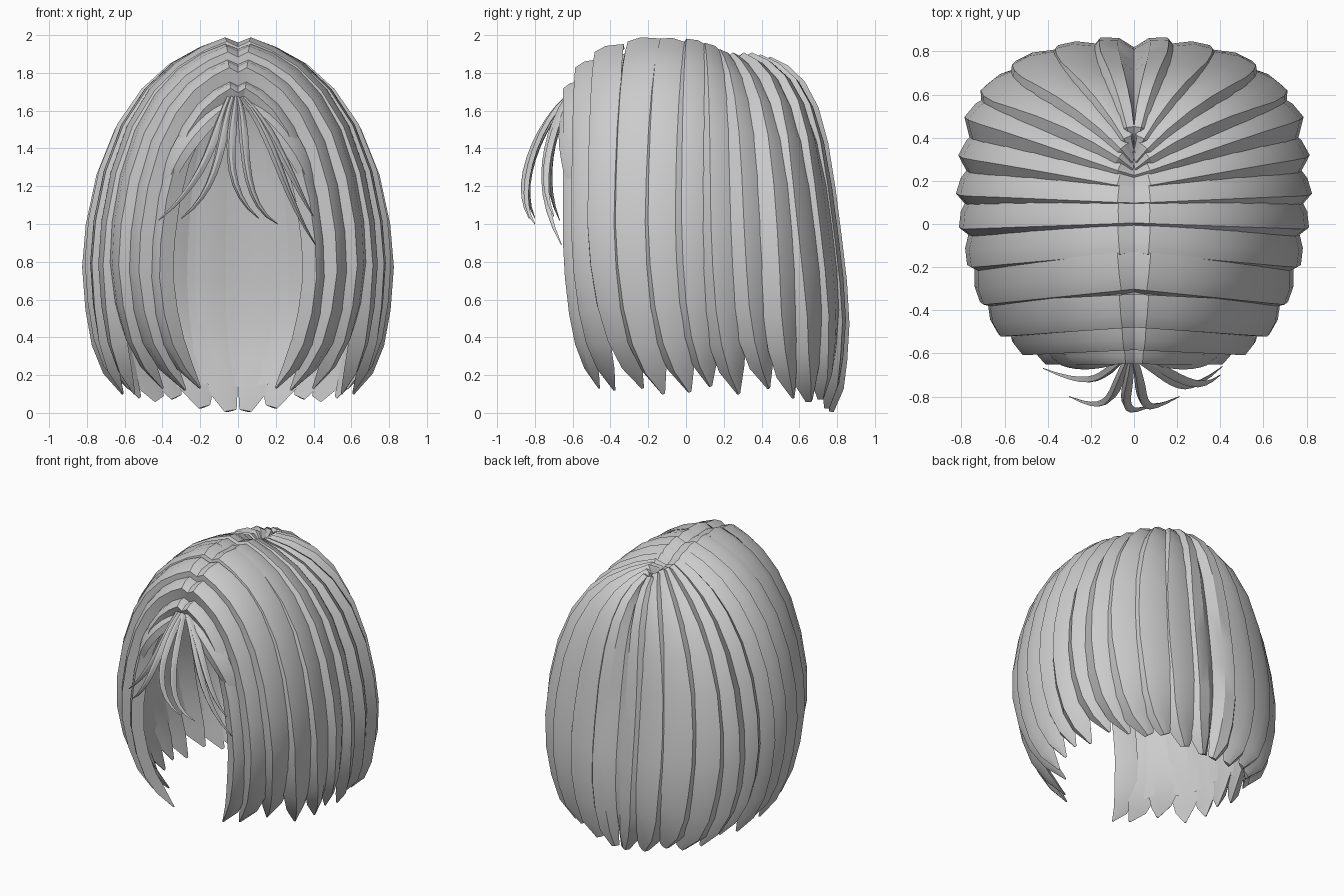
import bpy, bmesh, math
from mathutils import Vector

if "Cube" in bpy.data.objects:
    bpy.data.objects.remove(bpy.data.objects["Cube"])

hair = bpy.data.materials.new("light_grey_hair")
hair.diffuse_color = (0.6, 0.6, 0.6, 1)
hair.use_nodes = True
hair.node_tree.nodes["Principled BSDF"].inputs["Base Color"].default_value = hair.diffuse_color

# Shared fall of a lock: outward fraction, height fraction
FALL = [(0, .985), (.09, 1), (.25, .975), (.44, .93), (.62, .86), (.78, .76), (.90, .63),
        (.97, .49), (1, .37), (.99, .25), (.96, .15), (.88, .07), (.78, 0)]
# Ridged cross-section: across, outward
SECTION = [(-.5, -.03), (-.1, .026), (.22, .04), (.5, -.03), (0, -.04)]


def finish(name, bm, mirror):
    bmesh.ops.recalc_face_normals(bm, faces=bm.faces)
    me = bpy.data.meshes.new(name)
    bm.to_mesh(me)
    bm.free()
    ob = bpy.data.objects.new(name, me)
    bpy.context.collection.objects.link(ob)
    me.materials.append(hair)
    if mirror:
        ob.modifiers.new("mirror", 'MIRROR').use_mirror_merge = False
    bpy.ops.object.select_all(action='DESELECT')
    ob.select_set(True)
    bpy.context.view_layer.objects.active = ob
    bpy.ops.object.shade_smooth_by_angle(angle=math.radians(28))
    return ob


def outward(p):
    """Normal of the egg-shaped head volume at p."""
    return Vector((p.x / .64, (p.y - .1) / .64, max(p.z - .8, 0) / 1.2)).normalized()


def sweep(name, path, widths, thick, mirror, straight_root=False):
    """Sweep the ridged section along a path."""
    bm = bmesh.new()
    rings = []
    for i, p in enumerate(path):
        t = (path[min(i + 1, len(path) - 1)] - path[max(i - 1, 0)]).normalized()
        if straight_root and i == 0:
            t = Vector((1, 0, 0))
        n = outward(p)
        n = (n - t * n.dot(t)).normalized()
        b = t.cross(n)
        k = thick * min(1, widths[i] / max(widths) * 1.3)
        ring = []
        for c, h in SECTION:
            q = p + b * (c * widths[i]) + n * (h * k)
            if mirror:
                q.x = max(q.x, 0)  # each half stops at the parting
            ring.append(bm.verts.new(q))
        rings.append(ring)
    m = len(SECTION)
    for r0, r1 in zip(rings, rings[1:]):
        for j in range(m):
            bm.faces.new((r0[j], r0[(j + 1) % m], r1[(j + 1) % m], r1[j]))
    if not mirror:
        bm.faces.new(rings[0])
    bm.faces.new(rings[-1][::-1])
    return finish(name, bm, mirror)


def lock_path(back, r, zr, X, s, tx, t, tz):
    """Root on the parting, belly at (X, s), tip at (tx, t, tz)."""
    pts = []
    for i, (fx, fz) in enumerate(FALL):
        v = max(0, (i - 7) / (len(FALL) - 8))
        base = fx if i <= 8 else 1
        z = tz + (zr - tz) * fz
        x = X * base + (tx - X) * v ** 2.2
        y = r + (s - r) * base ** (.85 if back else 1) + (t - s) * v ** (2.5 if back else 1.6)
        if back and .5 < z < 1.8:
            y -= .04 * math.sin(math.pi * (z - .5) / 1.3)
        pts.append(Vector((x, y, z)))
    return pts


# root y, root z, belly x, belly y, tip x, tip y, tip z, width, root width
SIDE = [
    (-.60, 1.72, .43, -.60, .20, -.46, .13, .14, .12),
    (-.53, 1.83, .54, -.55, .28, -.38, .12, .18, .15),
    (-.42, 1.91, .64, -.46, .40, -.23, .13, .20, .18),
    (-.24, 1.955, .71, -.31, .55, -.12, .10, .22, .20),
    (-.08, 1.955, .755, -.14, .61, .02, .11, .22, .18),
    (.05, 1.945, .78, .03, .62, .13, .14, .21, .17),
    (.13, 1.92, .785, .18, .61, .28, .10, .21, .14),
    (.19, 1.89, .765, .35, .58, .44, .13, .22, .11),
    (.24, 1.88, .73, .52, .52, .57, .08, .23, .08),
]
BACK = [
    (.27, 1.88, .65, .66, .42, .66, .07, .24, .08),
    (.30, 1.88, .50, .765, .33, .72, .08, .24, .08),
    (.34, 1.87, .30, .82, .18, .75, .03, .24, .08),
    (.39, 1.86, .10, .84, .04, .77, .01, .24, .08),
]
paths = []
for zone, table in (("side", SIDE), ("back", BACK)):
    for i, (*shape, w, w0) in enumerate(table):
        back = zone == "back"
        path = lock_path(back, *shape)
        paths.append(path)
        last = len(path) - 1
        tapers = (1, .98, .85, .25) if back else (1, .88, .62, .08)
        widths = [(w0 + (w - w0) * min(1, j / 6)) * 1.1 * tapers[max(0, j - last + 3)]
                  for j in range(last + 1)]
        sweep(f"{zone}_lock_{i + 1}", path, widths, 1, True, not back)

# Under layer: sheet just inside the locks, closed across the back
bm = bmesh.new()
rows = []
for k, p in enumerate(paths[1:] + [[Vector((0, q.y + .01, q.z)) for q in paths[-1]]]):
    rows.append([])
    for q in p[:-1]:
        q = q - outward(q) * .035
        rows[-1].append(bm.verts.new((max(q.x, 0), q.y, q.z)))
for k, (a, b) in enumerate(zip(rows, rows[1:])):
    # the sheet reaches lower behind the neck than beside the face
    for j in range(len(a) - (1 if k >= 9 else 2)):
        bm.faces.new((a[j], a[j + 1], b[j + 1], b[j]))
loose = [v for v in bm.verts if not v.link_faces]
bmesh.ops.delete(bm, geom=loose, context='VERTS')
finish("under_layer", bm, True)


def bezier(a, b, c, d, n=10):
    a, b, c, d = map(Vector, (a, b, c, d))
    return [a * (1 - t) ** 3 + b * (3 * t * (1 - t) ** 2) + c * (3 * t * t * (1 - t)) + d * t ** 3
            for t in (k / n for k in range(n + 1))]


# Temple flaps behind the fringe
flap = bezier((.02, -.61, 1.66), (.18, -.66, 1.57), (.34, -.66, 1.42), (.39, -.60, 1.17))
sweep("temple_flap", flap, [.05 + .08 * math.sin(math.pi * k / 10.5) for k in range(11)], .4, True)

# Wispy fringe: root x, two bend points, tip
FRINGE = [
    (-.05, (-.14, -.70, 1.45), (-.16, -.78, 1.25), (-.42, -.67, 1.02)),
    (-.03, (-.10, -.78, 1.48), (-.08, -.90, 1.20), (-.30, -.80, 1.03)),
    (-.01, (-.03, -.81, 1.50), (-.10, -.92, 1.20), (.11, -.83, 1.03)),
    (.00, (.06, -.81, 1.50), (-.01, -.91, 1.12), (.21, -.80, 1.00)),
    (.02, (.20, -.74, 1.48), (.22, -.82, 1.20), (.41, -.66, .89)),
    (.03, (.20, -.70, 1.50), (.28, -.80, 1.25), (.40, -.70, 1.04)),
]
for i, (x, b, c, d) in enumerate(FRINGE):
    path = bezier((x, -.63, 1.67), b, c, d)
    widths = [.05 * (1 - .9 * (k / 10) ** 3) * (.6 + .4 * min(1, k / 3)) for k in range(11)]
    sweep(f"fringe_strand_{i + 1}", path, widths, .35, False)
